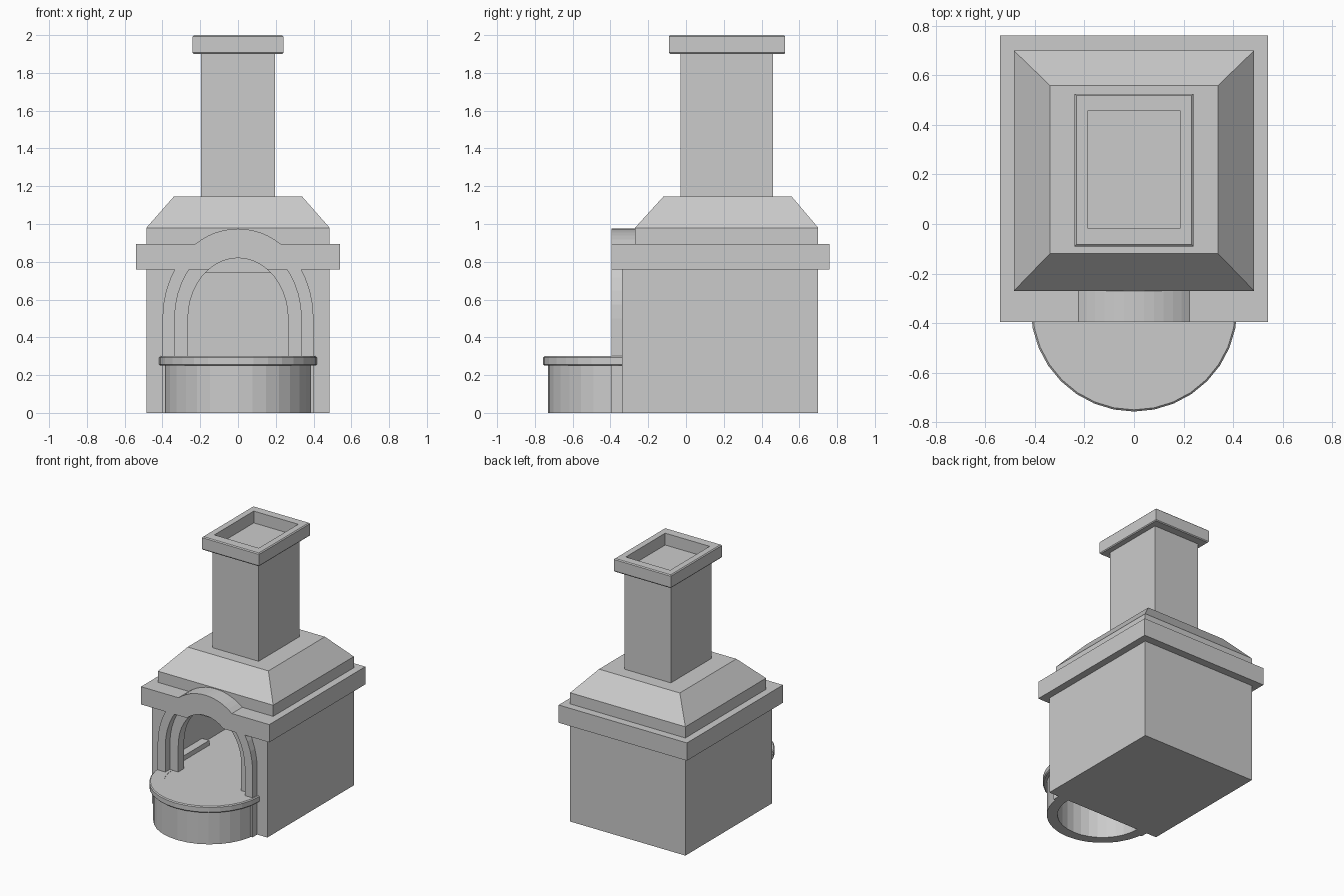
import bpy, bmesh, math

if "Cube" in bpy.data.objects:
    bpy.data.objects.remove(bpy.data.objects["Cube"])


def finish(name, bm):
    bmesh.ops.recalc_face_normals(bm, faces=bm.faces[:])
    me = bpy.data.meshes.new(name)
    bm.to_mesh(me)
    bm.free()
    ob = bpy.data.objects.new(name, me)
    bpy.context.collection.objects.link(ob)
    return ob


def skin(bm, loops, closed=False):
    """Join equal-length vertex loops with quads, then cap or close."""
    pairs = list(zip(loops, loops[1:]))
    if closed:
        pairs.append((loops[-1], loops[0]))
    for a, b in pairs:
        for i in range(len(a)):
            j = (i + 1) % len(a)
            bm.faces.new((a[i], a[j], b[j], b[i]))
    if not closed:
        bm.faces.new(loops[0])
        bm.faces.new(loops[-1])


def stack(name, levels):
    """Rectangular loops (half width, y front, y back, z)."""
    bm = bmesh.new()
    skin(bm, [[bm.verts.new(p) for p in
               ((-w, a, z), (w, a, z), (w, b, z), (-w, b, z))]
              for w, a, b, z in levels])
    return finish(name, bm)


def box(name, w, a, b, z0, z1):
    return stack(name, [(w, a, b, z0), (w, a, b, z1)])


def prism(name, pts, y0, y1):
    """Extrude an x-z outline along y."""
    bm = bmesh.new()
    skin(bm, [[bm.verts.new((x, y, z)) for x, z in pts] for y in (y0, y1)])
    return finish(name, bm)


def arch(a, h, z0, spring=0.5, n=20):
    arc = [(a * math.cos(math.pi * i / n), spring + h * math.sin(math.pi * i / n))
           for i in range(n + 1)]
    return [(a, z0)] + arc + [(-a, z0)]


def half_lathe(name, profile, cy, n=16):
    """Revolve a closed (radius, z) profile over the front half circle."""
    bm = bmesh.new()
    loops = []
    for i in range(n + 1):
        t = math.pi + math.pi * i / n
        loops.append([bm.verts.new((r * math.cos(t), cy + r * math.sin(t), z))
                      for r, z in profile])
    skin(bm, loops)
    return finish(name, bm)


def cut(ob, cutter):
    m = ob.modifiers.new("cut", 'BOOLEAN')
    m.operation = 'DIFFERENCE'
    m.solver = 'EXACT'
    m.object = cutter
    bpy.context.view_layer.objects.active = ob
    bpy.ops.object.modifier_apply(modifier=m.name)


# oven body, cornice and hood
body = box("oven_body", 0.485, -0.34, 0.70, 0, 0.76)
cornice = box("cornice", 0.54, -0.395, 0.76, 0.76, 0.895)
stack("hood", [(0.485, -0.27, 0.70, 0.895), (0.485, -0.27, 0.70, 0.98),
               (0.34, -0.12, 0.56, 1.145)])

# chimney with recessed cap
box("chimney", 0.195, -0.03, 0.46, 1.145, 1.9)
stack("chimney_cap", [(0.235, -0.085, 0.52, 1.9), (0.24, -0.09, 0.525, 1.907),
                      (0.24, -0.09, 0.525, 1.993), (0.233, -0.083, 0.518, 2.0),
                      (0.187, -0.017, 0.457, 2.0), (0.187, -0.017, 0.457, 1.91)])

# raised arched crown over the opening
R = (0.225 ** 2 + 0.08 ** 2) / (2 * 0.08)
half = math.asin(0.225 / R)
crown = [(R * math.sin(half * (i / 6 - 1)), 0.975 - R + R * math.cos(half * (i / 6 - 1)))
         for i in range(13)]
prism("arched_crown", crown, -0.395, -0.27)

# projecting arched surround, ending under the cornice
surround = prism("arch_surround", arch(0.40, 0.476, 0), -0.395, -0.34)
inner = prism("surround_cutter", arch(0.335, 0.41, -0.1), -0.5, -0.2)
top = box("top_cutter", 1, -1, 1, 0.76, 1.5)
cut(surround, inner)
cut(surround, top)

# arched mouth and fire chamber
mouth = prism("mouth_cutter", arch(0.265, 0.32, 0.298), -0.5, -0.265)
chamber = box("chamber_cutter", 0.40, -0.27, 0.62, 0.298, 0.74)
cut(body, mouth)
cut(body, chamber)
cut(cornice, mouth)
for c in (inner, top, mouth, chamber):
    bpy.data.objects.remove(c)

# ledges along the chamber walls
for side, x in (("left", -0.37), ("right", 0.37)):
    ledge = box(side + "_ledge", 0.03, -0.26, 0.14, 0.298, 0.335)
    ledge.location.x = x

# half-round hearth: hollow wall with rim, and a floor slab
half_lathe("hearth_wall", [(0.315, 0), (0.39, 0), (0.39, 0.25), (0.41, 0.25),
                           (0.417, 0.257), (0.417, 0.293), (0.41, 0.3),
                           (0.315, 0.3)], -0.34)
slab = [(0.001, 0.25), (0.315, 0.25), (0.315, 0.298), (0.001, 0.298)]
half_lathe("hearth_floor", slab, -0.34)
